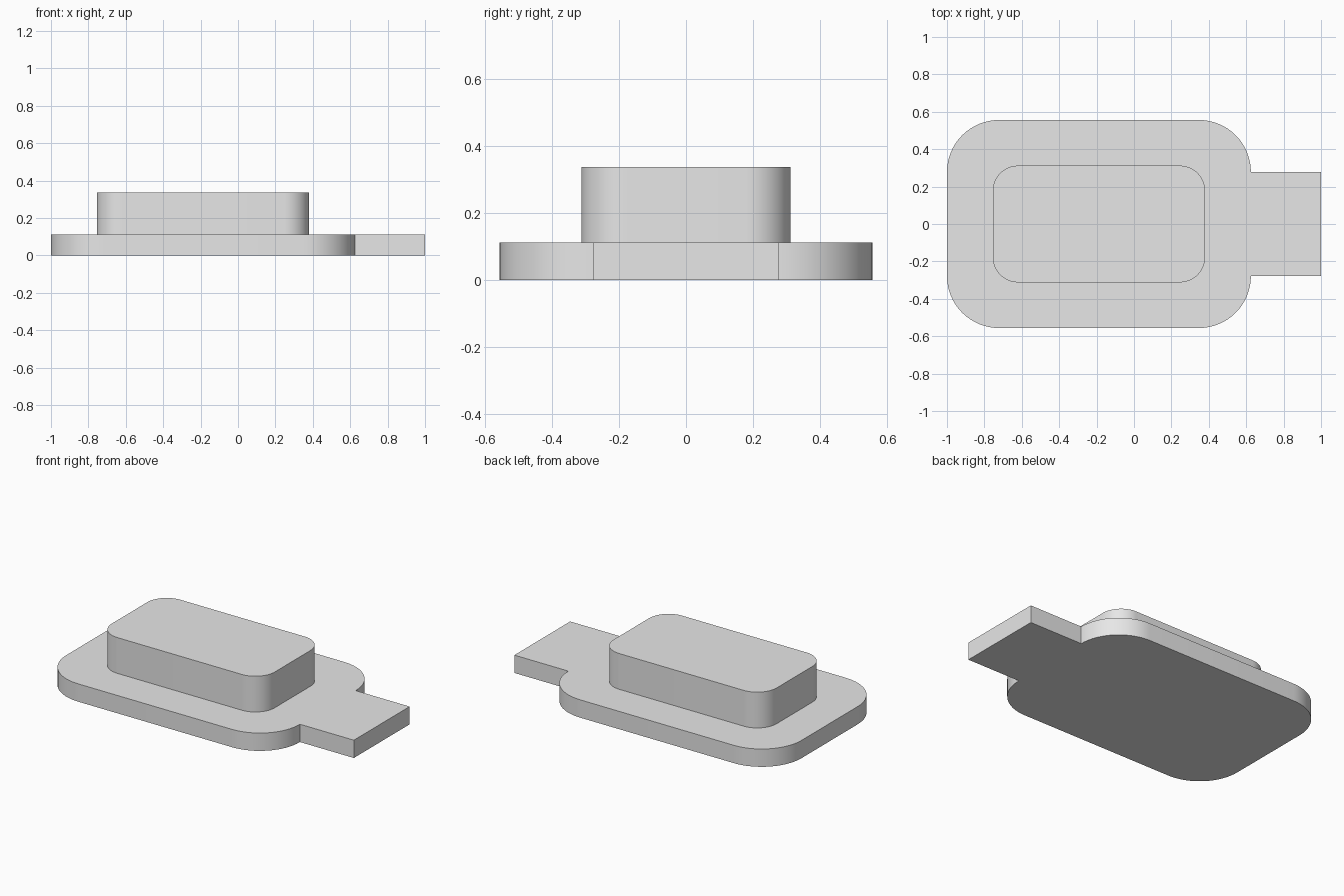
import bpy, bmesh
from math import cos, sin, pi, radians

cube = bpy.data.objects.get("Cube")
if cube:
    bpy.data.objects.remove(cube, do_unlink=True)

gray = bpy.data.materials.new("light_gray")
gray.use_nodes = True
gray.diffuse_color = (0.8, 0.8, 0.8, 1)
gray.node_tree.nodes["Principled BSDF"].inputs["Base Color"].default_value = (0.8, 0.8, 0.8, 1)


def rounded_outline(x0, x1, half_y, radius, steps=16):
    """Counter-clockwise rounded rectangle, starting on the +x side at the top."""
    corners = [(x1, 1, 1), (x0, -1, 1), (x0, -1, -1), (x1, 1, -1)]
    points = []
    for quarter, (x, sx, sy) in enumerate(corners):
        cx, cy = x - sx * radius, sy * (half_y - radius)
        for i in range(steps + 1):
            a = (quarter + i / steps) * pi / 2
            points.append((cx + radius * cos(a), cy + radius * sin(a)))
    return points


def extruded(name, outline, z0, z1):
    bm = bmesh.new()
    base = bm.faces.new([bm.verts.new((x, y, z0)) for x, y in outline])
    out = bmesh.ops.extrude_face_region(bm, geom=[base], use_keep_orig=True)
    top = [v for v in out["geom"] if isinstance(v, bmesh.types.BMVert)]
    bmesh.ops.translate(bm, vec=(0, 0, z1 - z0), verts=top)
    bmesh.ops.recalc_face_normals(bm, faces=bm.faces)
    mesh = bpy.data.meshes.new(name)
    bm.to_mesh(mesh)
    bm.free()
    mesh.materials.append(gray)
    obj = bpy.data.objects.new(name, mesh)
    bpy.context.collection.objects.link(obj)
    bpy.ops.object.select_all(action='DESELECT')
    obj.select_set(True)
    bpy.context.view_layer.objects.active = obj
    bpy.ops.object.shade_smooth_by_angle(angle=radians(30))
    return obj


# Base plate and its tab share one outline, so the top stays seamless
tab_y = 0.277
plate = rounded_outline(-1, 0.625, 0.556, 0.278)
tab = [(0.625, -tab_y), (1, -tab_y), (1, tab_y), (0.625, tab_y)]
extruded("base_plate_with_tab", plate + tab, 0, 0.112)

# Raised block
extruded("raised_block", rounded_outline(-0.755, 0.38, 0.312, 0.135), 0.112, 0.337)
